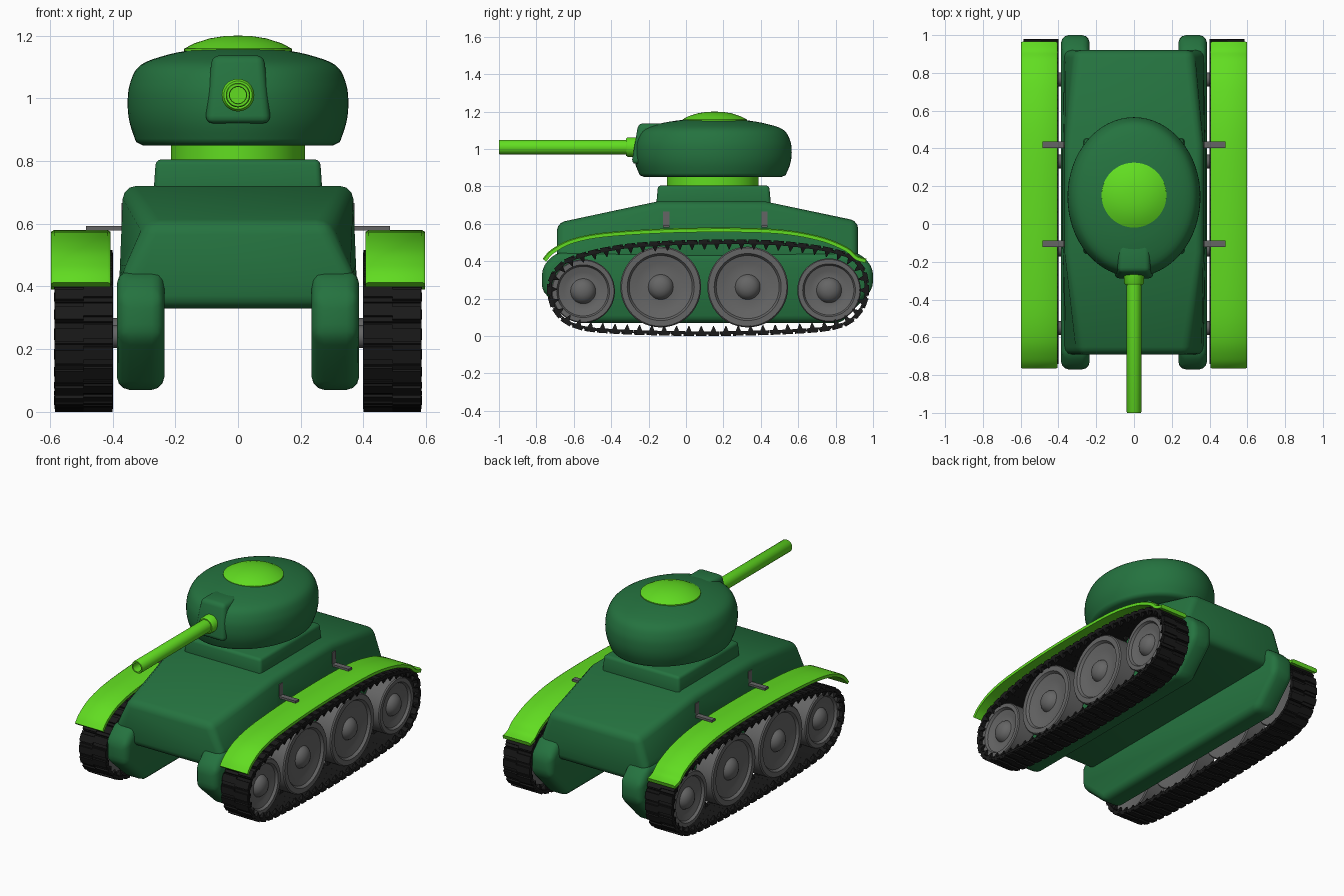
import bpy, bmesh
from math import sin, cos, pi, radians
from mathutils import Matrix, Vector

if "Cube" in bpy.data.objects:
    bpy.data.objects.remove(bpy.data.objects["Cube"])


def material(name, rgb):
    m = bpy.data.materials.new(name)
    m.diffuse_color = (*rgb, 1)
    m.use_nodes = True
    m.node_tree.nodes["Principled BSDF"].inputs["Base Color"].default_value = m.diffuse_color
    return m


DARK = material("dark_green", (0.018, 0.17, 0.05))
LIME = material("lime_green", (0.12, 0.72, 0.015))
BLACK = material("black_rubber", (0.01, 0.01, 0.01))
GREY = material("grey_metal", (0.13, 0.13, 0.13))


def finish(name, bm, mat, mirror=False, bevel=0.0, segs=3, angle=35):
    bmesh.ops.remove_doubles(bm, verts=bm.verts[:], dist=1e-5)
    bmesh.ops.recalc_face_normals(bm, faces=bm.faces[:])
    if bevel:
        edges = [e for e in bm.edges if e.calc_face_angle(0) > radians(20)]
        bmesh.ops.bevel(bm, geom=edges, offset=bevel, segments=segs, profile=0.5,
                        affect='EDGES', clamp_overlap=True)
    me = bpy.data.meshes.new(name)
    bm.to_mesh(me)
    bm.free()
    ob = bpy.data.objects.new(name, me)
    bpy.context.collection.objects.link(ob)
    me.materials.append(mat)
    if mirror:
        ob.modifiers.new("Mirror", 'MIRROR')
    bpy.ops.object.select_all(action='DESELECT')
    ob.select_set(True)
    bpy.context.view_layer.objects.active = ob
    bpy.ops.object.shade_smooth_by_angle(angle=radians(angle))
    return ob


def loft(bm, rings, caps=True):
    """Skin a list of closed rings of points."""
    vs = [[bm.verts.new(p) for p in r] for r in rings]
    n = len(vs[0])
    for a, b in zip(vs, vs[1:]):
        for i in range(n):
            bm.faces.new((a[i], a[(i + 1) % n], b[(i + 1) % n], b[i]))
    if caps:
        bm.faces.new(vs[0])
        bm.faces.new(vs[-1])


def lathe(bm, profile, axis='Z', centre=(0, 0, 0), segs=48, stretch=1.0):
    """Revolve (radius, height) points; stretch widens the y direction."""
    c = Vector(centre)
    rings = []
    for r, h in profile:
        ring = []
        for i in range(segs):
            u, v = r * cos(2 * pi * i / segs), r * sin(2 * pi * i / segs)
            p = {'Z': (u, v * stretch, h), 'X': (h, u, v), 'Y': (u, h, v)}[axis]
            ring.append(c + Vector(p))
        rings.append(ring)
    loft(bm, rings, caps=False)


def box(bm, lo, hi):
    lo, hi = Vector(lo), Vector(hi)
    m = Matrix.Translation((lo + hi) / 2) @ Matrix.Diagonal((*(hi - lo), 1))
    bmesh.ops.create_cube(bm, size=1, matrix=m)


def smooth_path(pts, closed, steps=12):
    """Catmull-Rom curve through 2D points."""
    p = [Vector(q) for q in pts]
    n = len(p)
    at = (lambda i: p[i % n]) if closed else (lambda i: p[max(0, min(n - 1, i))])
    out = []
    for i in range(n if closed else n - 1):
        a, b, c, d = (at(i + k) for k in (-1, 0, 1, 2))
        for s in range(steps):
            t = s / steps
            out.append(0.5 * (2 * b + (c - a) * t + (2 * a - 5 * b + 4 * c - d) * t * t
                              + (3 * b - a - 3 * c + d) * t ** 3))
    if not closed:
        out.append(p[-1])
    return out


# Hull body: lofted sections (y, top height, top half width)
bm = bmesh.new()
rings = []
for y, top, w in ((-0.69, 0.605, 0.285), (-0.15, 0.72, 0.366),
                  (0.42, 0.72, 0.366), (0.92, 0.615, 0.305)):
    half = [(0.35, 0.33), (0.378, 0.43), (w, top)]
    rings.append([(x, y, z) for x, z in half] + [(-x, y, z) for x, z in reversed(half)])
loft(bm, rings)
finish("hull_body", bm, DARK, bevel=0.04)

# Hull side skirts hanging down inside the tracks
bm = bmesh.new()
side = [(-0.77, 0.37), (-0.69, 0.45), (0.92, 0.45), (1.0, 0.37), (1.0, 0.25),
        (0.83, 0.07), (-0.58, 0.07), (-0.77, 0.24)]
loft(bm, [[(x, y, z) for y, z in side] for x in (0.235, 0.386)])
finish("hull_side", bm, DARK, mirror=True, bevel=0.04)

# Turret plinth
bm = bmesh.new()
loft(bm, [[(-w, -0.16 + d, z), (w, -0.16 + d, z), (w, 0.455 - d, z), (-w, 0.455 - d, z)]
          for w, d, z in ((0.27, 0, 0.69), (0.262, 0.01, 0.805))])
finish("turret_plinth", bm, DARK, bevel=0.018)

# Turret ring, turret shell and hatch
bm = bmesh.new()
lathe(bm, [(0, 0.79), (0.213, 0.79), (0.213, 0.87), (0, 0.87)],
      centre=(0, 0.143, 0), stretch=1.15)
finish("turret_ring", bm, LIME)
bm = bmesh.new()
shell = [(r, z) for r, z in smooth_path(
    [(0.325, 0.86), (0.345, 0.92), (0.352, 0.98), (0.345, 1.045), (0.312, 1.105),
     (0.22, 1.14), (0.12, 1.158)], False, 4)]
lathe(bm, [(0, 0.85), (0.305, 0.85)] + shell + [(0, 1.165)],
      centre=(0, 0.143, 0), segs=64, stretch=1.2)
finish("turret", bm, DARK, angle=50)
bm = bmesh.new()
lathe(bm, [(0, 1.14), (0.172, 1.14), (0.172, 1.158), (0.14, 1.175), (0.09, 1.191),
           (0.045, 1.198), (0, 1.2)], centre=(0, 0.153, 0))
finish("hatch", bm, LIME)

# Gun mantlet, collar and hollow barrel
bm = bmesh.new()
loft(bm, [[(-0.105, y0, 0.92), (0.105, y0, 0.92), (0.083, y1, 1.137), (-0.083, y1, 1.137)]
          for y0, y1 in ((-0.292, -0.255), (-0.1, -0.1))])
finish("gun_mantlet", bm, DARK, bevel=0.025)
bm = bmesh.new()
lathe(bm, [(0, -0.24), (0.052, -0.24), (0.052, -0.312), (0.045, -0.322), (0, -0.322)],
      'Y', (0, 0, 1.01), 32)
finish("gun_collar", bm, LIME)
bm = bmesh.new()
lathe(bm, [(0, -0.28), (0.039, -0.28), (0.039, -0.995), (0.036, -1.0), (0.028, -1.0),
           (0.026, -0.99), (0.026, -0.85), (0, -0.85)], 'Y', (0, 0, 1.01), 32)
finish("gun_barrel", bm, LIME)

# Fenders: curved strip with thickness
bm = bmesh.new()
path = smooth_path([(-0.757, 0.405), (-0.71, 0.455), (-0.6, 0.51), (-0.4, 0.545),
                    (0, 0.566), (0.45, 0.562), (0.7, 0.525), (0.85, 0.468),
                    (0.91, 0.42), (0.962, 0.402)], False, 6)
rings = []
for i, p in enumerate(path):
    t = (path[min(i + 1, len(path) - 1)] - path[max(i - 1, 0)]).normalized()
    n = Vector((-t.y, t.x)) * 0.012
    a, b = p - n, p + n
    rings.append([(0.406, *a), (0.597, *a), (0.597, *(b - n * 0.5)),
                  (0.587, *b), (0.416, *b), (0.406, *(b - n * 0.5))])
loft(bm, rings)
finish("fender", bm, LIME, mirror=True)

# Fender brackets
bm = bmesh.new()
for y in (-0.105, 0.42):
    box(bm, (0.36, y - 0.017, 0.579), (0.485, y + 0.017, 0.592))
    box(bm, (0.358, y - 0.017, 0.579), (0.372, y + 0.017, 0.666))
finish("fender_brackets", bm, GREY, mirror=True)

# Road wheels with dished faces, domed hubs and axles
WHEELS = ((-0.55, 0.24, 0.17), (-0.135, 0.262, 0.216),
          (0.33, 0.262, 0.216), (0.765, 0.245, 0.17))
for k, (y, z, r) in enumerate(WHEELS):
    bm = bmesh.new()
    lathe(bm, [(0, 0.45), (0.5 * r, 0.46), (0.8 * r, 0.44), (0.97 * r, 0.44), (r, 0.447),
               (r, 0.558), (0.97 * r, 0.565), (0.83 * r, 0.565), (0.78 * r, 0.55),
               (0.6 * r, 0.541), (0.45 * r, 0.536), (0.067, 0.538), (0.06, 0.553),
               (0.045, 0.568), (0.024, 0.577), (0, 0.58)], 'X', (0, y, z))
    lathe(bm, [(0, 0.35), (0.037, 0.35), (0.037, 0.46), (0, 0.46)], 'X', (0, y, z), 24)
    finish(f"road_wheel_{k + 1}", bm, GREY, mirror=True)

# Tracks: links with outer pads and inner guide teeth spaced along a closed loop
loop = smooth_path([(-0.725, 0.25), (-0.695, 0.14), (-0.6, 0.062), (-0.4, 0.03),
                    (0.1, 0.017), (0.6, 0.03), (0.83, 0.062), (0.93, 0.14),
                    (0.962, 0.25), (0.93, 0.37), (0.81, 0.445), (0.5, 0.492),
                    (0.1, 0.498), (-0.3, 0.478), (-0.58, 0.42), (-0.69, 0.35)], True)
LINKS = 58
segments = list(zip(loop, loop[1:] + loop[:1]))
pitch = sum((b - a).length for a, b in segments) / LINKS
bm = bmesh.new()
travelled, k = 0.0, 0
for a, b in segments:
    length = (b - a).length
    while k < LINKS and k * pitch <= travelled + length:
        p = a.lerp(b, (k * pitch - travelled) / length)
        t = (b - a).normalized()
        frame = Matrix(((1, 0, 0, 0.492), (0, t.x, -t.y, p.x),
                        (0, t.y, t.x, p.y), (0, 0, 0, 1)))

        def part(offset, size):
            bmesh.ops.create_cube(bm, size=1, matrix=frame @ Matrix.Translation(offset)
                                  @ Matrix.Diagonal((*size, 1)))
        part((0, 0, 0), (0.186, pitch * 0.99, 0.016))
        part((-0.046, -0.006, -0.010), (0.092, pitch * 0.66, 0.014))
        part((0.046, 0.006, -0.010), (0.092, pitch * 0.66, 0.014))
        for x in (-0.072, 0.08):
            bmesh.ops.create_cone(bm, cap_ends=True, segments=4, radius1=0.022,
                                  radius2=0.003, depth=0.032,
                                  matrix=frame @ Matrix.Translation((x, 0, 0.02))
                                  @ Matrix.Rotation(pi / 4, 4, 'Z'))
        k += 1
    travelled += length
finish("track", bm, BLACK, mirror=True)
